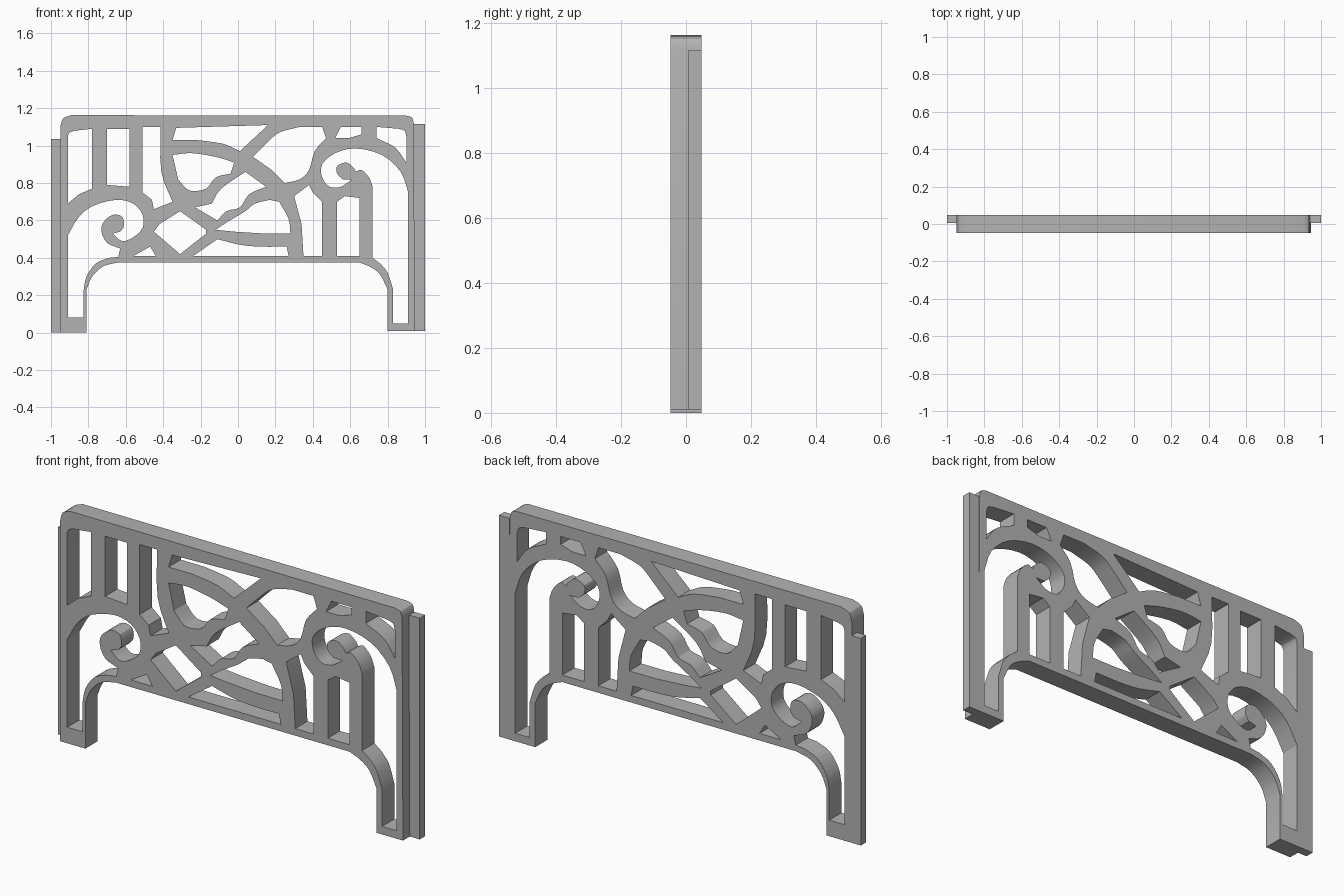
import bpy
import bmesh
import math
from mathutils import Vector

HALF_DEPTH = 0.048
STEPS = 3  # segments between neighbouring points of a curved run

cube = bpy.data.objects.get("Cube")
if cube:
    bpy.data.objects.remove(cube, do_unlink=True)

grey = bpy.data.materials.new("plain_grey")
grey.use_nodes = True
grey.diffuse_color = (0.45, 0.45, 0.45, 1)
grey.node_tree.nodes["Principled BSDF"].inputs["Base Color"].default_value = grey.diffuse_color


def smooth_run(points):
    """Round a run of points with a Catmull-Rom curve; its ends stay sharp."""
    pts = [Vector(p) for p in points]
    if len(pts) < 3:
        return pts
    ext = [2 * pts[0] - pts[1]] + pts + [2 * pts[-1] - pts[-2]]
    out = []
    for a, b, c, d in zip(ext, ext[1:], ext[2:], ext[3:]):
        for s in range(STEPS):
            t = s / STEPS
            out.append(0.5 * (2 * b + (c - a) * t + (2 * a - 5 * b + 4 * c - d) * t ** 2
                              + (3 * b - a - 3 * c + d) * t ** 3))
    return out + [pts[-1]]


# Panel profile: one closed outline, and openings that the fill leaves empty
profile = bpy.data.curves.new("panel_profile", "CURVE")
profile.dimensions = "2D"
profile.fill_mode = "BOTH"
profile.extrude = HALF_DEPTH


def loop(*runs):
    """Add a closed loop made of curved runs joined by straight edges."""
    pts = [p for run in runs for p in smooth_run(run)]
    spline = profile.splines.new("POLY")
    spline.points.add(len(pts) - 1)
    for target, p in zip(spline.points, pts):
        target.co = (p.x, p.y, 0, 1)
    spline.use_cyclic_u = True


def straight(*points):
    """Add a closed loop with straight edges only."""
    loop(*[[p] for p in points])


# Outer outline with rounded shoulders and the arched leg space
loop([(-.95, 0)], [(-.95, 1.10), (-.935, 1.145), (-.89, 1.163)],
     [(.90, 1.16), (.93, 1.15), (.94, 1.12)], [(.945, .01)], [(.80, .01)],
     [(.80, .23), (.76, .31), (.71, .35), (.65, .375)],
     [(-.64, .375), (-.72, .355), (-.78, .30), (-.81, .23)], [(-.81, 0)])

# Left leg opening, running around the small scroll
loop([(-.91, .08)], [(-.91, .52), (-.85, .62), (-.77, .68), (-.65, .71), (-.56, .69),
                     (-.51, .63), (-.51, .56), (-.56, .51), (-.62, .49), (-.67, .53)],
     [(-.63, .54), (-.61, .57), (-.62, .62), (-.67, .63), (-.72, .59),
      (-.73, .54), (-.70, .48), (-.63, .45)],
     [(-.64, .405)], [(-.69, .40), (-.76, .37), (-.81, .30), (-.825, .23)], [(-.825, .08)])

# Right leg opening, running around the large scroll
loop([(.91, .05)], [(.91, .75), (.87, .86), (.77, .95), (.63, .985), (.52, .96), (.45, .90),
                    (.45, .83), (.49, .78), (.55, .78), (.61, .82)],
     [(.56, .82), (.53, .85), (.53, .89), (.58, .91), (.62, .88)],
     [(.63, .86), (.66, .87), (.70, .83), (.72, .78)],
     [(.72, .40)], [(.76, .37), (.80, .32), (.83, .23)], [(.83, .05)])

# Openings between the left uprights
loop([(-.91, .69)], [(-.91, 1.05), (-.90, 1.07), (-.87, 1.08)], [(-.78, 1.09)],
     [(-.78, .77), (-.85, .74), (-.91, .69)][:2])
straight((-.70, 1.09), (-.58, 1.09), (-.58, .78), (-.70, .79))
loop([(-.51, 1.10)], [(-.415, 1.10), (-.41, .86), (-.35, .70)], [(-.45, .66)], [(-.46, .71)],
     [(-.51, .75)])

# Lower left diamond and small triangle
straight((-.45, .54), (-.42, .58), (-.31, .65), (-.17, .55), (-.17, .53), (-.31, .42))
straight((-.56, .41), (-.47, .46), (-.44, .41))

# Upper openings in the central lattice
loop([(-.35, 1.03)], [(-.33, 1.095)], [(.16, 1.11)],
     [(.01, .97), (-.08, 1.01), (-.22, 1.03)])
loop([(-.35, .95), (-.25, .96), (-.12, .94), (-.02, .91)],
     [(-.04, .85), (-.12, .83), (-.17, .77), (-.26, .76), (-.32, .82)])
loop([(.08, .94), (.15, 1.01), (.22, 1.07), (.33, 1.10)], [(.45, 1.10)],
     [(.47, 1.04), (.41, .97), (.38, .87), (.33, .82), (.25, .80)], [(.18, .87)])

# Middle and lower openings in the central lattice
loop([(-.23, .67)], [(-.14, .69), (-.09, .77), (.04, .86)],
     [(.15, .78), (.06, .74), (.01, .67), (-.06, .65), (-.11, .60)])
loop([(-.12, .55)], [(-.06, .59), (.04, .65), (.09, .69), (.17, .71)],
     [(.22, .70), (.27, .61), (.28, .53)], [(.14, .53), (-.02, .54)])
loop([(-.24, .41)], [(-.11, .50), (.01, .47), (.12, .46), (.26, .46)], [(.27, .41)])

# Openings between the right uprights
loop([(.30, .73)], [(.38, .79)], [(.40, .75)], [(.45, .70)], [(.45, .41)],
     [(.35, .41), (.34, .58), (.30, .73)][:2])
straight((.53, .41), (.53, .70), (.57, .73), (.65, .72), (.65, .41))

# Small openings above the right arch
straight((.52, 1.04), (.55, 1.10), (.66, 1.10), (.66, 1.06), (.59, 1.04))
loop([(.74, 1.10)], [(.86, 1.09), (.89, 1.08), (.90, 1.05)],
     [(.90, .91), (.84, .99), (.74, 1.04)])


def finish(name, mesh):
    """Place a finished mesh in the scene with its material and shading."""
    obj = bpy.data.objects.new(name, mesh)
    bpy.context.collection.objects.link(obj)
    mesh.materials.clear()
    mesh.materials.append(grey)
    bpy.ops.object.select_all(action="DESELECT")
    obj.select_set(True)
    bpy.context.view_layer.objects.active = obj
    bpy.ops.object.shade_smooth_by_angle(angle=math.radians(25))
    return obj


# Turn the filled profile into a solid upright panel
helper = bpy.data.objects.new("panel_profile", profile)
bpy.context.collection.objects.link(helper)
graph = bpy.context.evaluated_depsgraph_get()
panel_mesh = bpy.data.meshes.new_from_object(helper.evaluated_get(graph))
bpy.data.objects.remove(helper, do_unlink=True)
bm = bmesh.new()
bm.from_mesh(panel_mesh)
bmesh.ops.remove_doubles(bm, verts=bm.verts, dist=0.0001)
for v in bm.verts:
    v.co = (v.co.x, -v.co.z, v.co.y)
bmesh.ops.recalc_face_normals(bm, faces=bm.faces)
bm.to_mesh(panel_mesh)
bm.free()
finish("fretwork_panel", panel_mesh)


def joining_strip(name, x_range, z_range):
    """Thin strip along the rear half of a side edge."""
    bm = bmesh.new()
    bmesh.ops.create_cube(bm, size=1)
    spans = (x_range, (0.006, HALF_DEPTH), z_range)
    for v in bm.verts:
        v.co = [low + (c + 0.5) * (high - low) for c, (low, high) in zip(v.co, spans)]
    mesh = bpy.data.meshes.new(name)
    bm.to_mesh(mesh)
    bm.free()
    finish(name, mesh)


# Side strips that lock into neighbouring panels
joining_strip("right_strip", (-1, -.95), (0, 1.035))
joining_strip("left_strip", (.942, 1), (.01, 1.115))
